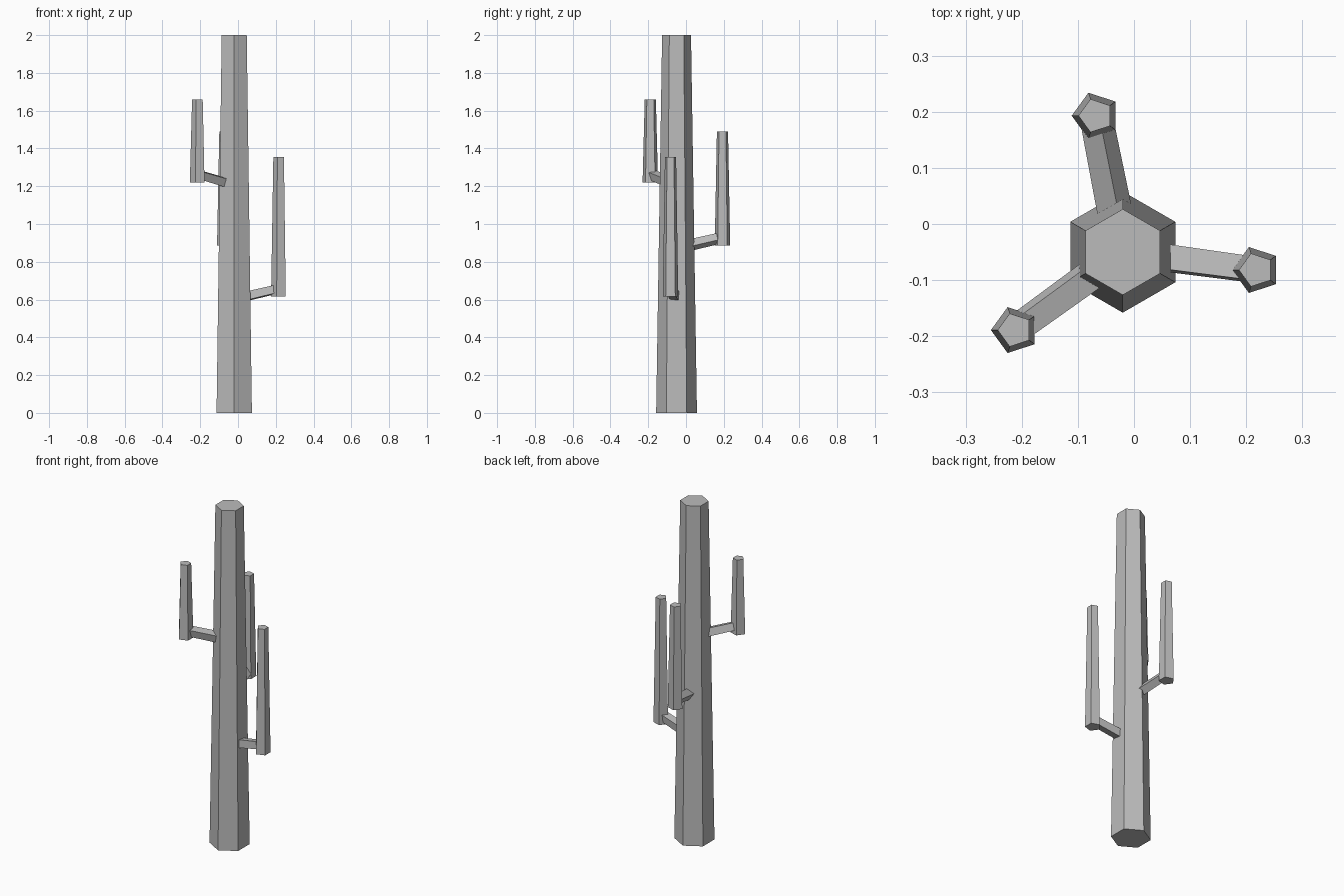
import bpy
from math import pi
from mathutils import Vector, Matrix

cube = bpy.data.objects.get("Cube")
if cube:
    bpy.data.objects.remove(cube, do_unlink=True)

# One plain grey for the whole plant
GREY = (0.5, 0.5, 0.5, 1.0)
grey = bpy.data.materials.new("plain grey")
grey.use_nodes = True
grey.diffuse_color = GREY
grey.node_tree.nodes["Principled BSDF"].inputs["Base Color"].default_value = GREY


def tapered_prism(name, start, end, r_start, r_end, sides, roll):
    """Flat-faced prism from start to end; roll turns its corners about its axis."""
    start, end = Vector(start), Vector(end)
    axis = end - start
    bpy.ops.mesh.primitive_cone_add(
        vertices=sides, radius1=r_start, radius2=r_end, depth=axis.length)
    ob = bpy.context.object
    ob.name = name
    # Local frame: z along the axis, x as near to straight up as possible
    z = axis.normalized()
    up = Vector((0, 0, 1)) if abs(z.z) < 0.9 else Vector((1, 0, 0))
    y = z.cross(up).normalized()
    x = y.cross(z)
    frame = Matrix((x, y, z)).transposed().to_4x4()
    ob.matrix_world = (Matrix.Translation((start + end) / 2) @ frame
                       @ Matrix.Rotation(roll, 4, "Z"))
    ob.data.materials.append(grey)
    return ob


# Hexagonal trunk, a corner facing front
TRUNK = Vector((-0.02, -0.05, 0))
tapered_prism("trunk", TRUNK, TRUNK + Vector((0, 0, 2)), 0.108, 0.0765, 6, 0)

# Each arm: upright position, its bottom and top, and the roll of its square branch
arms = {
    "left": ((0.218, -0.082), 0.615, 1.355, 39),
    "back": ((-0.068, 0.193), 0.885, 1.49, 11),
    "right": ((-0.212, -0.189), 1.22, 1.66, 30),
}
for side, ((x, y), bottom, top, roll) in arms.items():
    tapered_prism(side + "_arm_upright", (x, y, bottom), (x, y, top),
                  0.043, 0.031, 5, pi / 2)
    outward = Vector((x, y, 0)) - TRUNK
    inner = TRUNK + outward.normalized() * 0.06 + Vector((0, 0, bottom + 0.001))
    outer = Vector((x, y, bottom + 0.043))
    tapered_prism(side + "_arm_branch", inner, outer, 0.032, 0.03, 4, roll * pi / 180)
